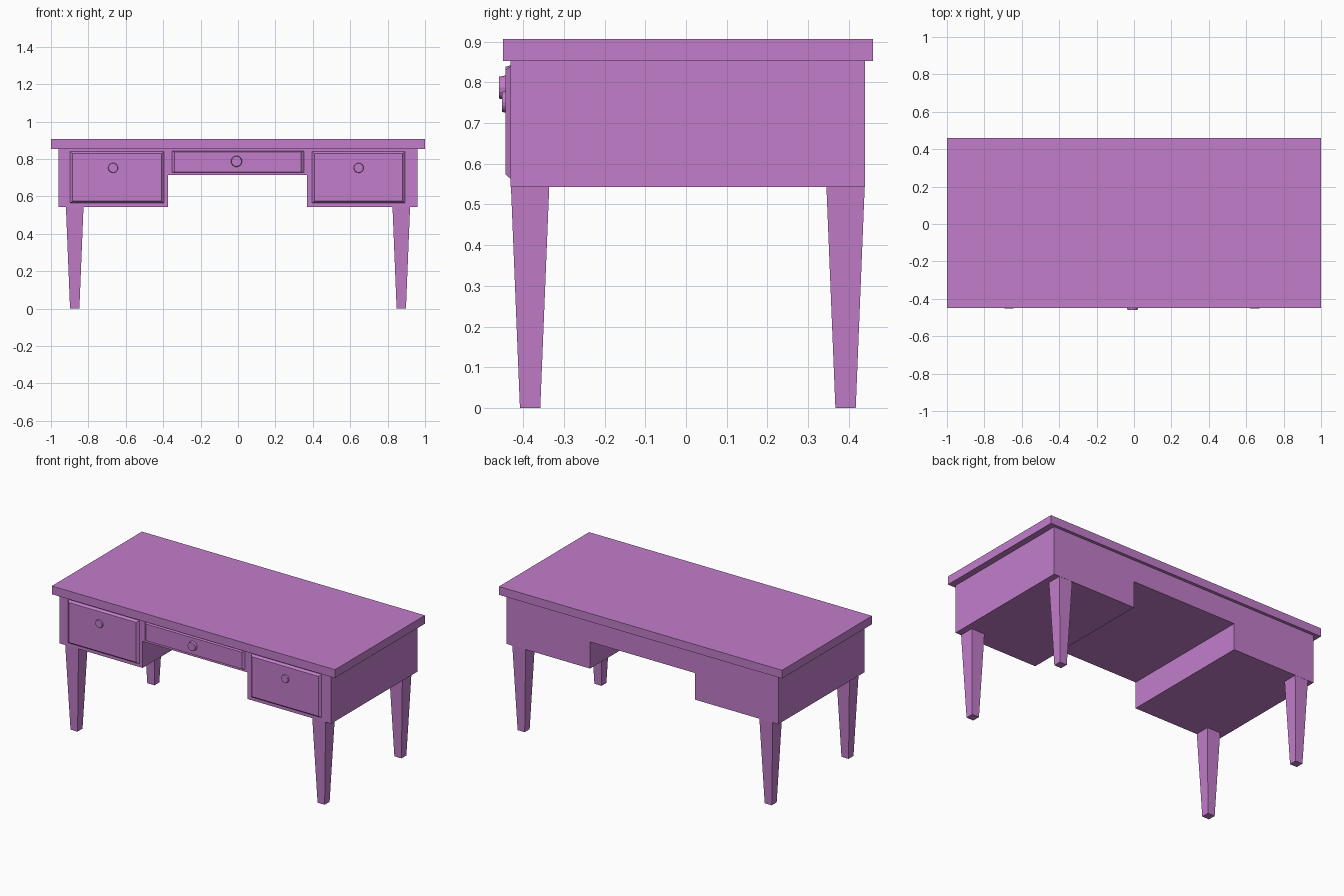
import bpy, bmesh, math

if "Cube" in bpy.data.objects:
    bpy.data.objects.remove(bpy.data.objects["Cube"])

purple = bpy.data.materials.new("purple")
purple.diffuse_color = (0.54, 0.205, 0.59, 1)
purple.use_nodes = True
purple.node_tree.nodes["Principled BSDF"].inputs["Base Color"].default_value = purple.diffuse_color


def loft(name, ring_a, ring_b):
    """Solid between two matching rings of 3D points."""
    bm = bmesh.new()
    a = [bm.verts.new(p) for p in ring_a]
    b = [bm.verts.new(p) for p in ring_b]
    n = len(a)
    bm.faces.new(a)
    bm.faces.new(b)
    for i in range(n):
        j = (i + 1) % n
        bm.faces.new((a[i], a[j], b[j], b[i]))
    bmesh.ops.recalc_face_normals(bm, faces=bm.faces)
    mesh = bpy.data.meshes.new(name)
    bm.to_mesh(mesh)
    bm.free()
    mesh.materials.append(purple)
    obj = bpy.data.objects.new(name, mesh)
    bpy.context.collection.objects.link(obj)
    return obj


def rect(u0, u1, v0, v1):
    return [(u0, v0), (u1, v0), (u1, v1), (u0, v1)]


def at_y(points, y):
    return [(u, y, v) for u, v in points]


def at_z(points, z):
    return [(u, v, z) for u, v in points]


# Table top
slab = rect(-1, 1, -0.45, 0.459)
loft("table_top", at_z(slab, 0.853), at_z(slab, 0.906))

# Body with the raised knee space, one profile run front to back
profile = [(-0.96, 0.543), (-0.373, 0.543), (-0.373, 0.713), (0.37, 0.713),
           (0.37, 0.543), (0.96, 0.543), (0.96, 0.853), (-0.96, 0.853)]
loft("body", at_y(profile, -0.431), at_y(profile, 0.44))

# Tapered legs
for side, cx in (("left", -0.873), ("right", 0.873)):
    for end, cy in (("front", -0.383), ("back", 0.392)):
        foot, top = 0.025, 0.047
        loft(f"{end}_{side}_leg",
             at_z(rect(cx - foot, cx + foot, cy - foot, cy + foot), 0),
             at_z(rect(cx - top, cx + top, cy - top, cy + top), 0.543))

# Bevelled drawer fronts: x range, z range, bevel width in x and z
for name, x0, x1, z0, z1, bx, bz in (
        ("left", -0.898, -0.396, 0.563, 0.84, 0.013, 0.011),
        ("right", 0.396, 0.893, 0.563, 0.84, 0.013, 0.011),
        ("centre", -0.354, 0.353, 0.727, 0.842, 0.015, 0.004)):
    loft(f"{name}_drawer_front",
         at_y(rect(x0, x1, z0, z1), -0.431),
         at_y(rect(x0 + bx, x1 - bx, z0 + bz, z1 - bz), -0.444))

# Round knobs, slightly narrower at the face
for name, x, z, y, r in (("left", -0.668, 0.752, -0.452, 0.027),
                         ("right", 0.645, 0.752, -0.452, 0.027),
                         ("centre", -0.008, 0.787, -0.459, 0.03)):
    def circle(radius):
        return [(x + radius * math.cos(math.tau * i / 16),
                 z + radius * math.sin(math.tau * i / 16)) for i in range(16)]
    loft(f"{name}_knob", at_y(circle(r), -0.443), at_y(circle(r * 0.9), y))
